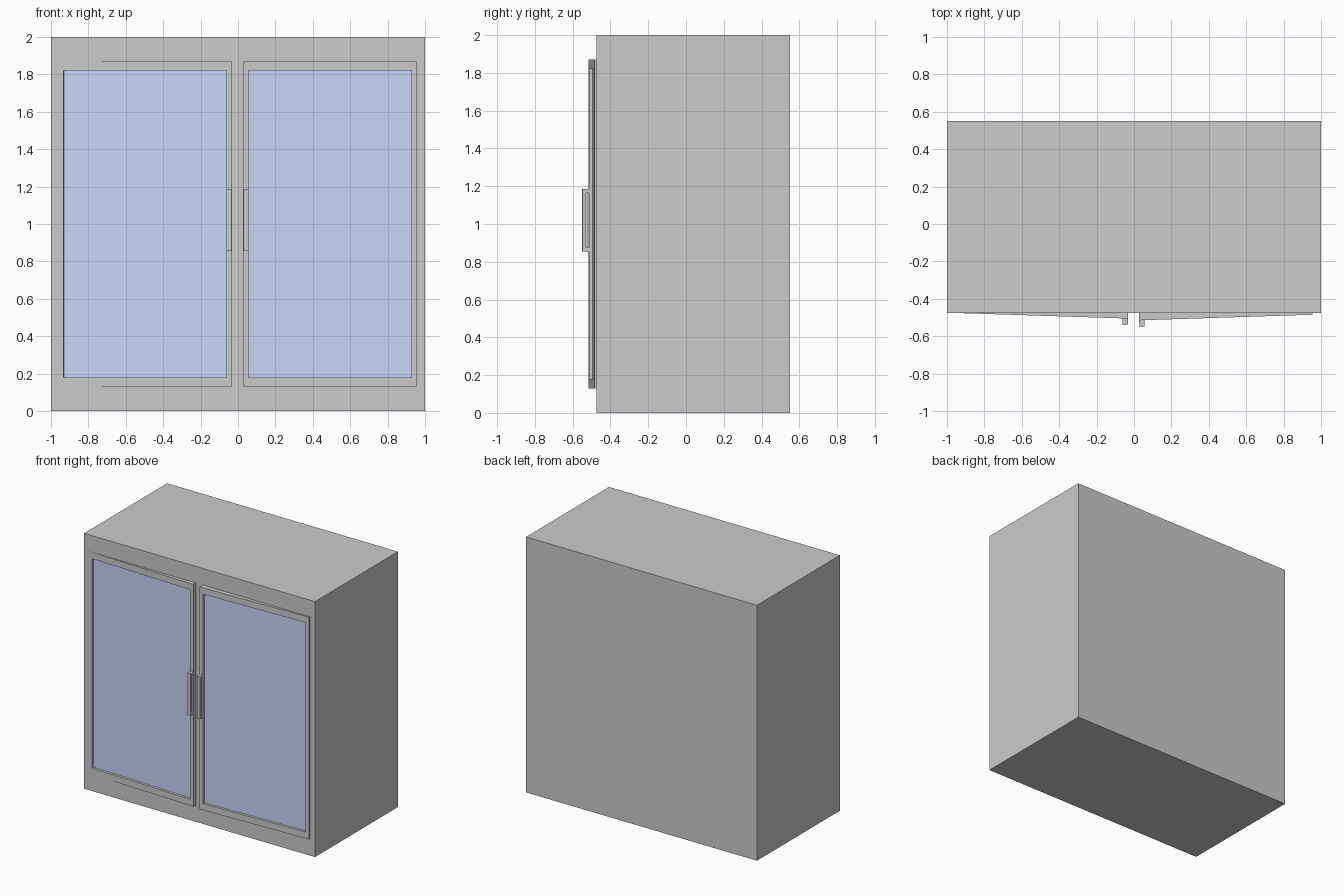
import bpy, bmesh, math

if "Cube" in bpy.data.objects:
    bpy.data.objects.remove(bpy.data.objects["Cube"])

TILT = math.radians(1.85)      # both doors stand slightly ajar
W, Z0, Z1 = 0.928, 0.13, 1.87  # door width and height range
THICK, RECESS = 0.045, 0.02

glass_mat = bpy.data.materials.new("blue_glass")
glass_mat.diffuse_color = (0.58, 0.68, 0.92, 1)
glass_mat.use_nodes = True
glass_mat.node_tree.nodes["Principled BSDF"].inputs["Base Color"].default_value = glass_mat.diffuse_color


def finish(name, bm):
    bmesh.ops.recalc_face_normals(bm, faces=bm.faces)
    mesh = bpy.data.meshes.new(name)
    bm.to_mesh(mesh)
    bm.free()
    ob = bpy.data.objects.new(name, mesh)
    bpy.context.collection.objects.link(ob)
    return ob


def box(name, x, y, z):
    bm = bmesh.new()
    bmesh.ops.create_cube(bm, size=1)
    for v in bm.verts:
        v.co = [(a + b) / 2 + c * (b - a) for (a, b), c in zip((x, y, z), v.co)]
    return finish(name, bm)


def frame(name, outer, inner, y0, y1):
    # rectangular ring with depth; rectangles are (x0, x1, z0, z1)
    bm = bmesh.new()
    loops = []
    for (x0, x1, z0, z1), y in ((outer, y0), (inner, y0), (inner, y1), (outer, y1)):
        loops.append([bm.verts.new((x, y, z)) for x, z in
                      ((x0, z0), (x1, z0), (x1, z1), (x0, z1))])
    for a, b in zip(loops, loops[1:] + loops[:1]):
        for i in range(4):
            j = (i + 1) % 4
            bm.faces.new((a[i], a[j], b[j], b[i]))
    return finish(name, bm)


def handle(name, x0, x1):
    # C-shaped pull: side profile in (y, z) extruded across x
    profile = [(0.002, 0.855), (-0.035, 0.855), (-0.035, 1.185), (0.002, 1.185),
               (0.002, 1.165), (-0.016, 1.165), (-0.016, 0.875), (0.002, 0.875)]
    bm = bmesh.new()
    face = bm.faces.new([bm.verts.new((x0, y, z)) for y, z in profile])
    ext = bmesh.ops.extrude_face_region(bm, geom=[face])["geom"]
    bmesh.ops.translate(bm, vec=(x1 - x0, 0, 0),
                        verts=[g for g in ext if isinstance(g, bmesh.types.BMVert)])
    return finish(name, bm)


# cabinet body
cabinet = box("cabinet", (-1, 1), (-0.475, 0.55), (0, 2))

for side, s, hinge in (("left", 1, (-0.96, -0.4755, 0)), ("right", -1, (0.955, -0.485, 0))):
    # shallow opening in the cabinet behind the glass
    cutter = box(side + "_opening_cutter", sorted((-s * 0.943, -s * 0.05)),
                 (-0.6, -0.41), (0.16, 1.84))
    cutter.hide_render = True
    cutter.hide_viewport = True
    cut = cabinet.modifiers.new(side + "_opening", "BOOLEAN")
    cut.operation, cut.solver, cut.object = "DIFFERENCE", "EXACT", cutter

    # door parts, measured from the hinge edge
    span = lambda a, b: sorted((s * a, s * b))
    door = frame(side + "_door_frame", (*span(0, W), Z0, Z1),
                 (*span(0.028, 0.898), Z0 + 0.05, Z1 - 0.05), 0, THICK)
    glass = box(side + "_door_glass", span(0.02, 0.906), (RECESS, RECESS + 0.01),
                (Z0 + 0.04, Z1 - 0.04))
    glass.data.materials.append(glass_mat)
    grip = handle(side + "_door_handle", *span(0.9, W))
    for ob in (door, glass, grip):
        ob.location = hinge
        ob.rotation_euler.z = -s * TILT
